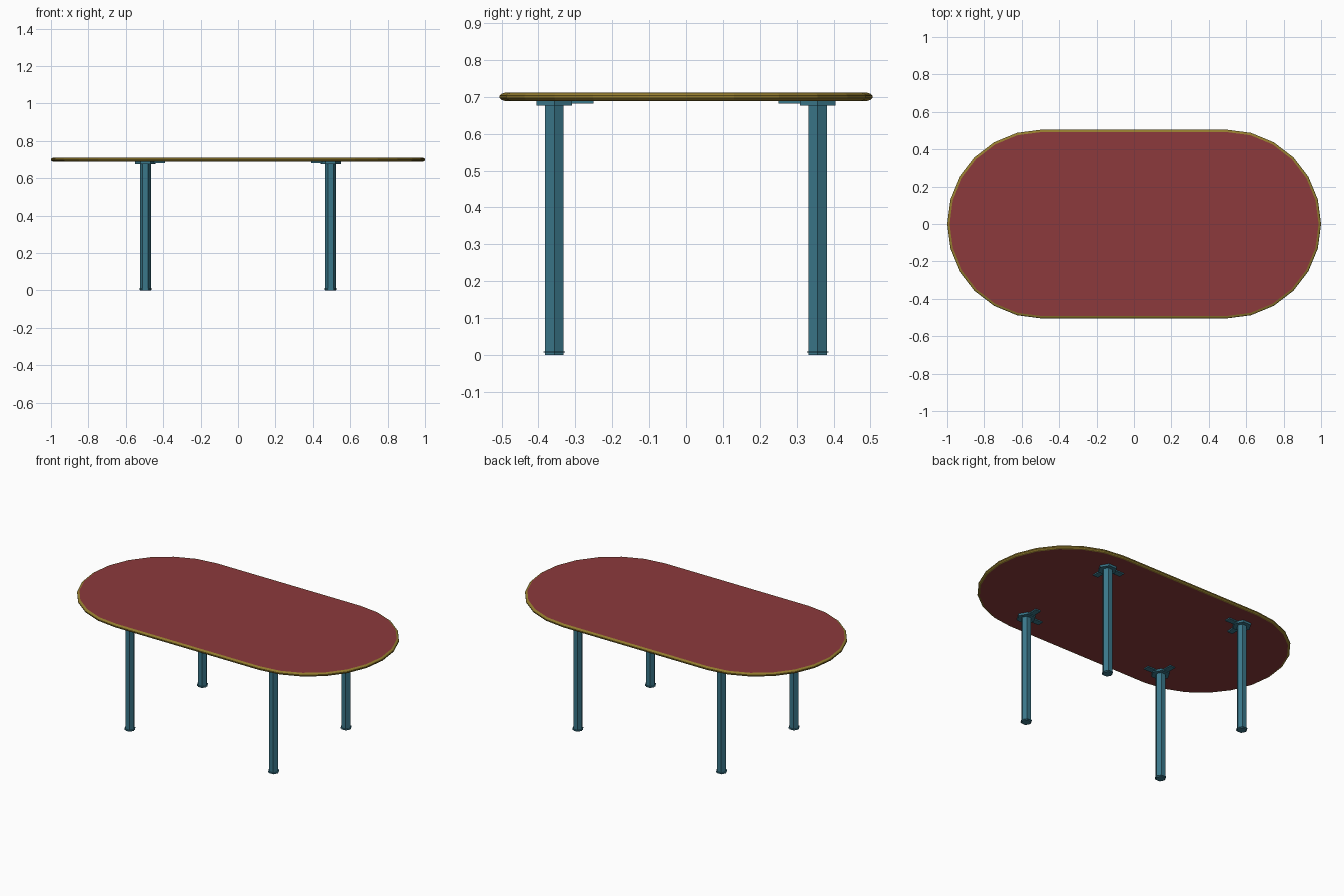
import bpy, bmesh, math

if "Cube" in bpy.data.objects:
    bpy.data.objects.remove(bpy.data.objects["Cube"])


def material(name, rgb):
    m = bpy.data.materials.new(name)
    m.diffuse_color = (*rgb, 1)
    m.use_nodes = True
    m.node_tree.nodes["Principled BSDF"].inputs["Base Color"].default_value = m.diffuse_color
    return m


RED = material("dark red", (0.262, 0.042, 0.045))
OLIVE = material("olive", (0.300, 0.205, 0.028))
TEAL = material("teal", (0.042, 0.185, 0.255))


def finish(name, bm, *mats):
    bmesh.ops.recalc_face_normals(bm, faces=bm.faces)
    me = bpy.data.meshes.new(name)
    bm.to_mesh(me)
    bm.free()
    for m in mats:
        me.materials.append(m)
    ob = bpy.data.objects.new(name, me)
    bpy.context.collection.objects.link(ob)
    return ob


def loft(bm, rings, cap_mat=0):
    """Skin closed rings of points and cap both ends."""
    loops = [[bm.verts.new(p) for p in ring] for ring in rings]
    n = len(loops[0])
    for a, b in zip(loops, loops[1:]):
        for i in range(n):
            j = (i + 1) % n
            bm.faces.new((a[i], a[j], b[j], b[i]))
    for cap in (loops[0], loops[-1]):
        bm.faces.new(cap).material_index = cap_mat


def stadium(r, z, half=0.495, steps=12):
    pts = []
    for side in (1, -1):
        for i in range(steps + 1):
            a = -math.pi / 2 + math.pi * i / steps
            pts.append((side * (half + r * math.cos(a)), side * r * math.sin(a), z))
    return pts


def hexagon(x, y, r, z):
    return [(x + r * math.cos(math.radians(60 * i)),
             y + r * math.sin(math.radians(60 * i)), z) for i in range(6)]


# Table top: olive rounded rim, red faces above and below
bm = bmesh.new()
profile = [(0.492, 0.689), (0.501, 0.692), (0.505, 0.697),
           (0.505, 0.703), (0.501, 0.708), (0.492, 0.711)]
loft(bm, [stadium(r, z) for r, z in profile], cap_mat=1)
finish("table_top", bm, OLIVE, RED)

# Four legs with feet and mounting brackets
for sx, xname in ((-1, "left"), (1, "right")):
    for sy, yname in ((-1, "front"), (1, "back")):
        x, y = sx * 0.495, sy * 0.357
        tag = yname + "_" + xname

        # hexagonal post with a thin lip near the floor
        bm = bmesh.new()
        loft(bm, [hexagon(x, y, r, z) for r, z in
                  ((0.029, 0), (0.029, 0.006), (0.034, 0.006),
                   (0.034, 0.010), (0.029, 0.010), (0.029, 0.678))])
        finish(tag + "_leg", bm, TEAL)

        # hexagonal plate under the top
        bm = bmesh.new()
        loft(bm, [hexagon(x, y, 0.055, z) for z in (0.676, 0.6895)])
        finish(tag + "_plate", bm, TEAL)

        # two arms reaching inward along x and y
        bm = bmesh.new()
        for dx, dy in ((-sx, 0), (0, -sy)):
            px, py = -dy * 0.018, dx * 0.018
            ex, ey = x + dx * 0.106, y + dy * 0.106
            loft(bm, [[(x + px, y + py, z), (ex + px, ey + py, z),
                       (ex - px, ey - py, z), (x - px, y - py, z)]
                      for z in (0.682, 0.6895)])
        finish(tag + "_bracket_arms", bm, TEAL)
